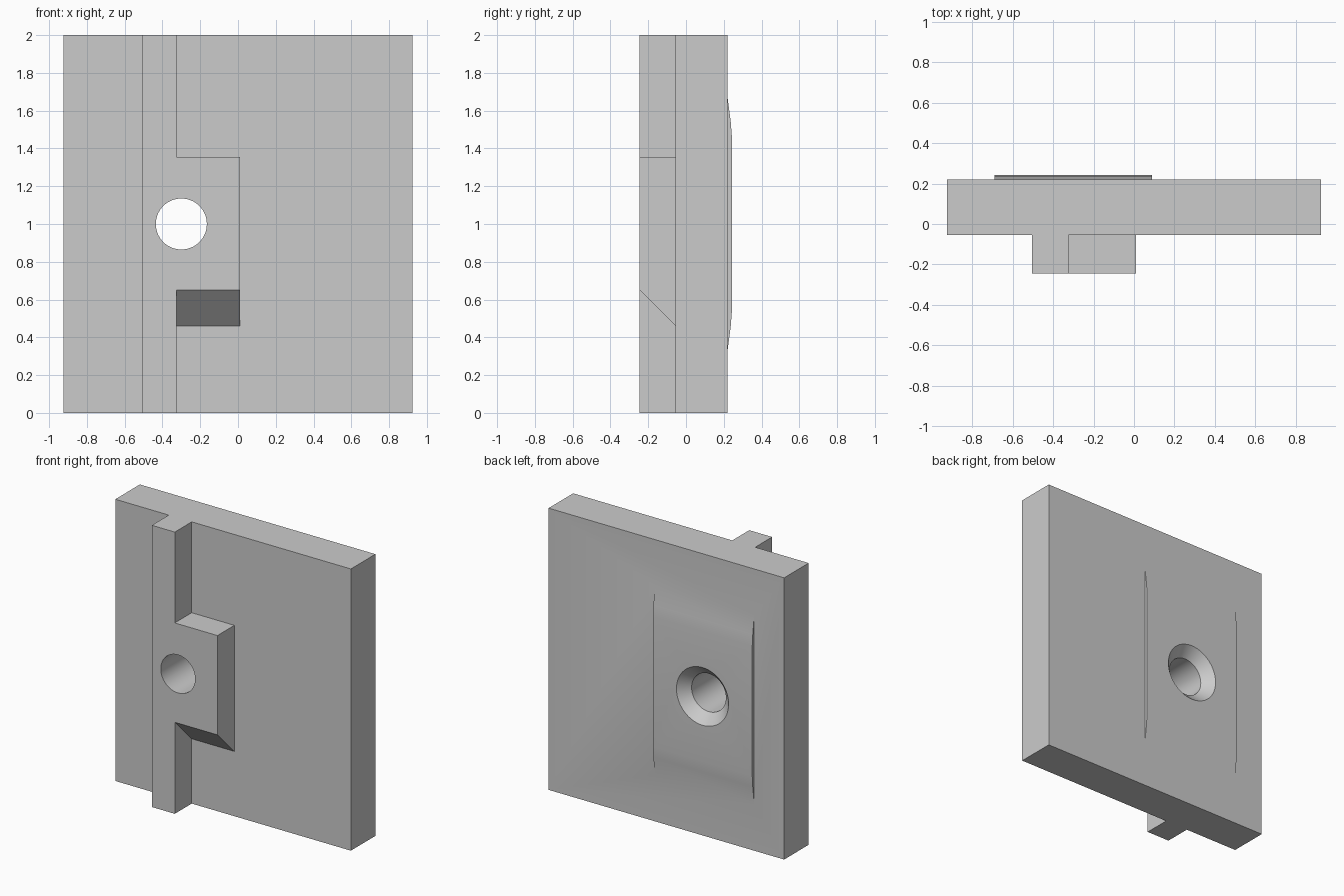
import bpy, bmesh, math
from mathutils import Vector

if "Cube" in bpy.data.objects:
    bpy.data.objects.remove(bpy.data.objects["Cube"], do_unlink=True)

grey = bpy.data.materials.new("plain_grey")
grey.use_nodes = True
grey.diffuse_color = (0.6, 0.6, 0.6, 1)
grey.node_tree.nodes["Principled BSDF"].inputs["Base Color"].default_value = (0.6, 0.6, 0.6, 1)


def finish(name, bm):
    bmesh.ops.recalc_face_normals(bm, faces=bm.faces)
    mesh = bpy.data.meshes.new(name)
    bm.to_mesh(mesh)
    bm.free()
    mesh.materials.append(grey)
    obj = bpy.data.objects.new(name, mesh)
    bpy.context.collection.objects.link(obj)
    return obj


def prism(name, points, offset):
    """Extrude a closed outline along an offset."""
    bm = bmesh.new()
    face = bm.faces.new([bm.verts.new(p) for p in points])
    ext = bmesh.ops.extrude_face_region(bm, geom=[face], use_keep_orig=True)
    moved = [g for g in ext["geom"] if isinstance(g, bmesh.types.BMVert)]
    bmesh.ops.translate(bm, verts=moved, vec=Vector(offset))
    return finish(name, bm)


def side_prism(name, profile, x0, x1):
    return prism(name, [(x0, y, z) for y, z in profile], (x1 - x0, 0, 0))


def lathe_y(name, profile, x, z, sides=64):
    """Solid of (radius, y) rings around an axis along y."""
    bm = bmesh.new()
    rings = []
    for r, y in profile:
        angles = [2 * math.pi * i / sides for i in range(sides)]
        rings.append([bm.verts.new((x + r * math.cos(a), y, z + r * math.sin(a))) for a in angles])
    for a, b in zip(rings, rings[1:]):
        for i in range(sides):
            j = (i + 1) % sides
            bm.faces.new((a[i], a[j], b[j], b[i]))
    bm.faces.new(rings[0])
    bm.faces.new(rings[-1])
    return finish(name, bm)


def combine(target, other, operation):
    mod = target.modifiers.new(operation.lower(), "BOOLEAN")
    mod.operation = operation
    mod.solver = "EXACT"
    mod.object = other
    bpy.context.view_layer.objects.active = target
    bpy.ops.object.modifier_apply(modifier=mod.name)
    bpy.data.objects.remove(other, do_unlink=True)


W, BACK, FACE, FRONT = 0.925, 0.22, -0.055, -0.245

# Plate with its full-height front rib
plan = [(-W, BACK), (-W, FACE), (-0.505, FACE), (-0.505, FRONT),
        (-0.325, FRONT), (-0.325, FACE), (W, FACE), (W, BACK)]
plate = prism("mounting_plate", [(x, y, 0) for x, y in plan], (0, 0, 2))

# Front block with a sloped underside
block = side_prism("front_block", [(FRONT, 1.355), (FRONT, 0.65), (FACE, 0.46),
                                   (0.05, 0.46), (0.05, 1.355)], -0.41, 0.01)

# Shallow raised pad on the back, ramped at both ends
pad = side_prism("back_pad", [(0.1, 0.33), (BACK, 0.33), (0.237, 0.46), (0.243, 0.54),
                              (0.243, 1.46), (0.237, 1.54), (BACK, 1.67), (0.1, 1.67)],
                 -0.69, 0.09)

# Through hole, countersunk from the back
hole = lathe_y("countersunk_hole", [(0.135, -0.4), (0.135, 0.173), (0.205, 0.243), (0.205, 0.4)],
               -0.30, 1.0)

combine(plate, block, "UNION")
combine(plate, pad, "UNION")
combine(plate, hole, "DIFFERENCE")

bpy.ops.object.select_all(action="DESELECT")
plate.select_set(True)
bpy.context.view_layer.objects.active = plate
bpy.ops.object.shade_smooth_by_angle(angle=math.radians(30))
